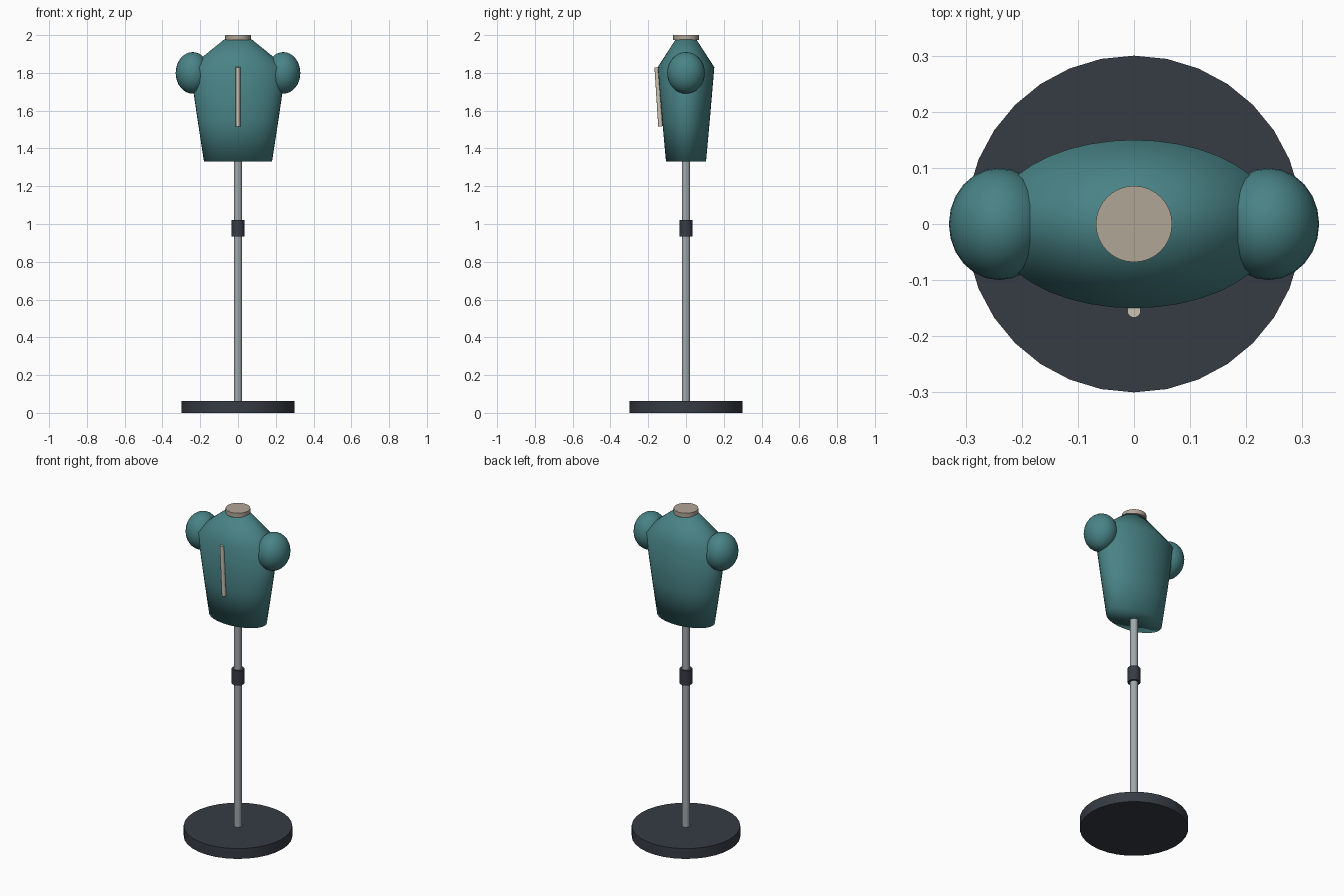
import bpy, bmesh, math
from mathutils import Vector

cube = bpy.data.objects.get("Cube")
if cube:
    bpy.data.objects.remove(cube, do_unlink=True)


def material(name, srgb):
    color = [(c / 255) ** 2.2 for c in srgb] + [1.0]
    mat = bpy.data.materials.new(name)
    mat.use_nodes = True
    mat.diffuse_color = color
    mat.node_tree.nodes["Principled BSDF"].inputs["Base Color"].default_value = color
    return mat


charcoal = material("charcoal", (57, 62, 70))
steel = material("steel", (158, 168, 172))
teal = material("teal fabric", (74, 130, 133))
tan = material("tan wood", (176, 164, 150))
cream = material("cream trim", (206, 197, 180))


def finish(obj, name, mat, angle=40):
    obj.name = name
    obj.data.materials.append(mat)
    bpy.ops.object.select_all(action="DESELECT")
    obj.select_set(True)
    bpy.context.view_layer.objects.active = obj
    if angle is None:
        bpy.ops.object.shade_smooth()
    else:
        bpy.ops.object.shade_smooth_by_angle(angle=math.radians(angle))
    return obj


def rod(name, start, end, radius, mat, sides=32):
    """Cylinder between two points."""
    a, b = Vector(start), Vector(end)
    bpy.ops.mesh.primitive_cylinder_add(vertices=sides, radius=radius,
                                        depth=(b - a).length, location=(a + b) / 2)
    obj = bpy.context.object
    obj.rotation_euler = (b - a).to_track_quat("Z", "Y").to_euler()
    return finish(obj, name, mat)


def loft(name, rings, mat, sides=40):
    """Closed skin through elliptical rings of (height, half width, half depth)."""
    bm = bmesh.new()
    loops = []
    for z, rx, ry in rings:
        angles = [math.tau * i / sides for i in range(sides)]
        loops.append([bm.verts.new((rx * math.cos(t), ry * math.sin(t), z)) for t in angles])
    for low, high in zip(loops, loops[1:]):
        for i in range(sides):
            j = (i + 1) % sides
            bm.faces.new((low[i], low[j], high[j], high[i]))
    bm.faces.new(loops[0][::-1])
    bm.faces.new(loops[-1])
    mesh = bpy.data.meshes.new(name)
    bm.to_mesh(mesh)
    bm.free()
    obj = bpy.data.objects.new(name, mesh)
    bpy.context.collection.objects.link(obj)
    return finish(obj, name, mat, None)


# Stand: round base, pole and height collar
rod("base", (0, 0, 0), (0, 0, 0.063), 0.3, charcoal)
rod("pole", (0, 0, 0.05), (0, 0, 1.4), 0.022, steel, 20)
rod("height_collar", (0, 0, 0.933), (0, 0, 1.022), 0.035, charcoal, 24)

# Torso tapering to the waist, with sloping shoulders
loft("torso", [(1.33, 0.18, 0.106), (1.55, 0.214, 0.126),
               (1.83, 0.255, 0.15), (1.977, 0.073, 0.055)], teal)

# Rounded shoulder caps
for side, x in (("left", 0.24), ("right", -0.24)):
    bpy.ops.mesh.primitive_uv_sphere_add(segments=24, ring_count=16, radius=1,
                                         location=(x, 0, 1.8))
    cap = bpy.context.object
    cap.scale = (0.09, 0.1, 0.11)
    finish(cap, side + "_shoulder_cap", teal, None)

# Neck disc and front placket strip
rod("neck_cap", (0, 0, 1.973), (0, 0, 2.0), 0.068, tan)
rod("front_strip", (0, -0.135, 1.517), (0, -0.155, 1.83), 0.012, cream, 16)
